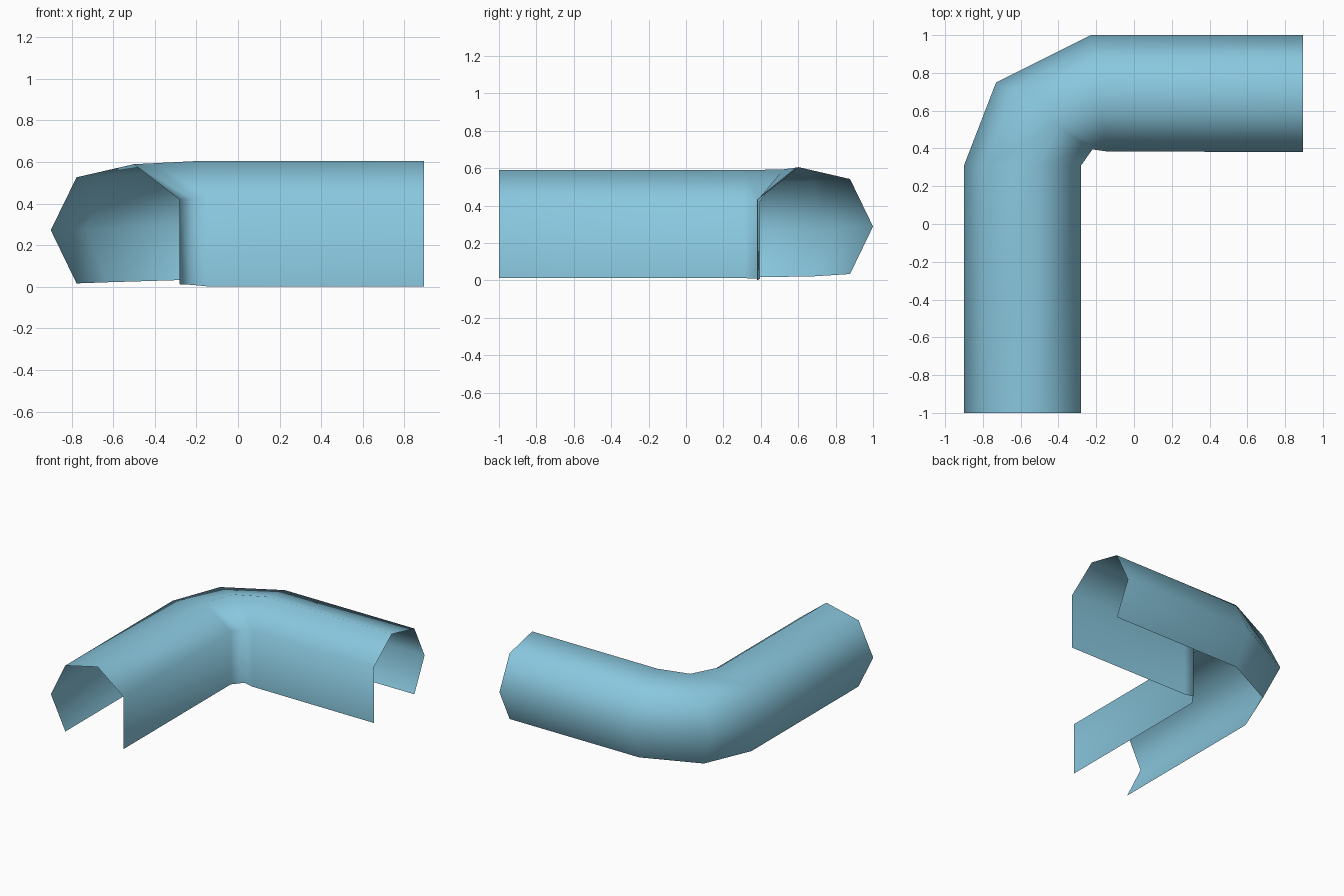
import bpy
import bmesh
from mathutils import Vector

if "Cube" in bpy.data.objects:
    bpy.data.objects.remove(bpy.data.objects["Cube"])

# Open-bottomed cross-section: (fraction from outer to inner wall, z at front end, z at right end)
PROFILE = [
    (0.0 + 0.2, 0.016, 0.034),
    (0.0, 0.272, 0.288),
    (0.2, 0.526, 0.542),
    (0.645, 0.589, 0.605),
    (1.0, 0.418, 0.432),
    (1.0, 0.012, 0.002),
]

# Stations along the elbow: outer xy, inner xy, blend between the two end heights
STATIONS = [
    ((-0.90, -1.00), (-0.28, -1.00), 0.0),
    ((-0.90, 0.31), (-0.28, 0.31), 0.0),
    ((-0.73, 0.75), (-0.22, 0.395), 0.3),
    ((-0.23, 1.00), (-0.15, 0.385), 1.0),
    ((0.895, 1.00), (0.895, 0.38), 1.0),
]

# Tunnel shell lofted through the stations
bm = bmesh.new()
rings = []
for outer, inner, blend in STATIONS:
    ring = []
    for u, z0, z1 in PROFILE:
        p = Vector(outer).lerp(Vector(inner), u)
        ring.append(bm.verts.new((p.x, p.y, z0 + (z1 - z0) * blend)))
    rings.append(ring)
for a, b in zip(rings, rings[1:]):
    for i in range(len(PROFILE) - 1):
        bm.faces.new((a[i], b[i], b[i + 1], a[i + 1])).smooth = True
bmesh.ops.recalc_face_normals(bm, faces=bm.faces)

# Make the normals face outwards (the outer wall should look towards -x)
bm.normal_update()
first = min(bm.faces, key=lambda f: f.calc_center_median().x)
if first.normal.x > 0:
    bmesh.ops.reverse_faces(bm, faces=bm.faces)

mesh = bpy.data.meshes.new("tunnel_elbow")
bm.to_mesh(mesh)
bm.free()
tunnel = bpy.data.objects.new("tunnel_elbow", mesh)
bpy.context.collection.objects.link(tunnel)

# Sky blue colour
blue = bpy.data.materials.new("sky blue")
blue.diffuse_color = (0.25, 0.57, 0.73, 1.0)
blue.use_nodes = True
blue.node_tree.nodes["Principled BSDF"].inputs["Base Color"].default_value = blue.diffuse_color
mesh.materials.append(blue)
